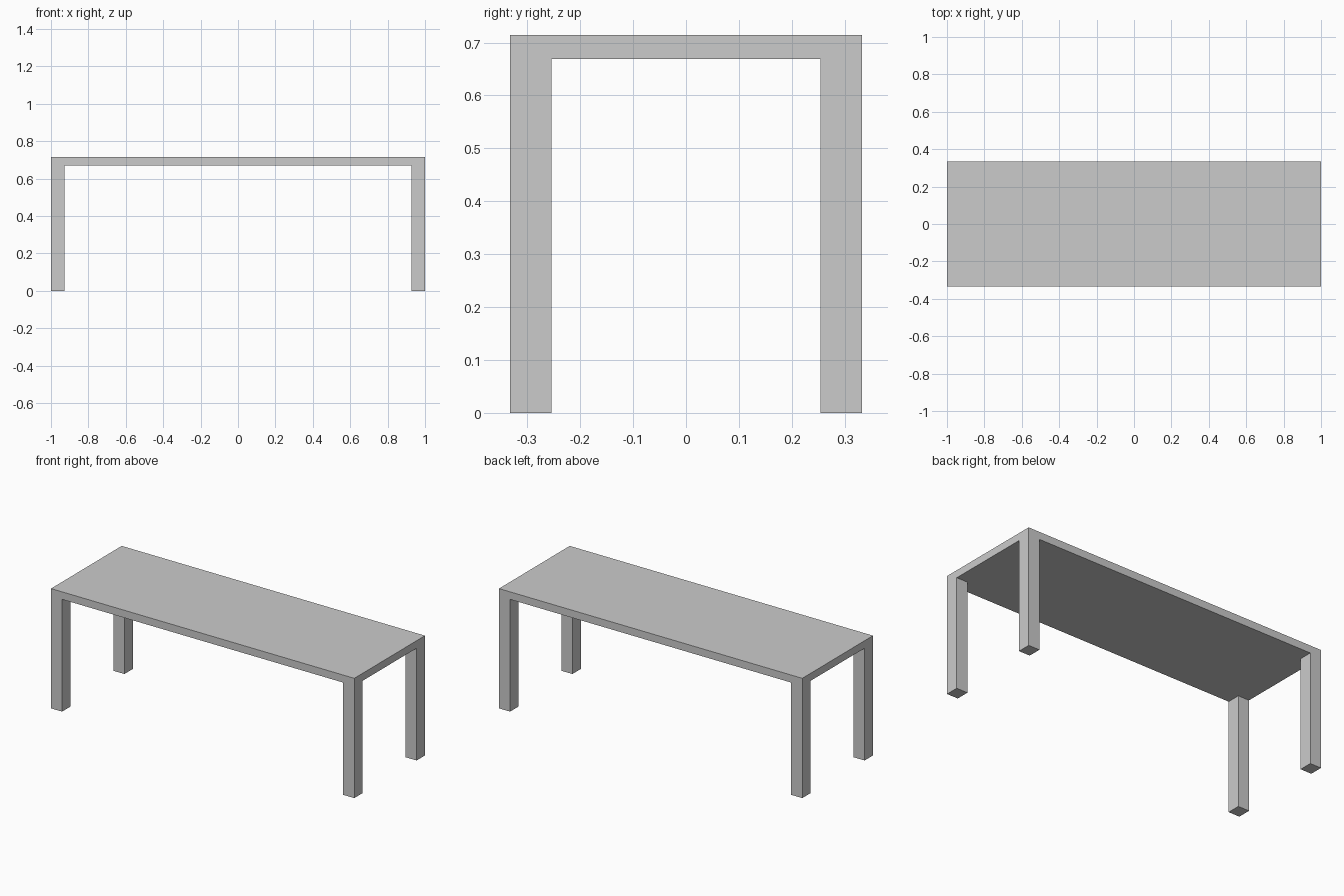
import bpy
import bmesh
from mathutils import Matrix

if "Cube" in bpy.data.objects:
    bpy.data.objects.remove(bpy.data.objects["Cube"])

HALF_X, HALF_Y = 1.0, 0.333      # half size of the table
TOP_Z, UNDER_Z = 0.714, 0.669    # top and underside of the slab
LEG_X, LEG_Y = 0.073, 0.079      # leg cross-section

bm = bmesh.new()

# Table top slab
bmesh.ops.create_cube(
    bm, size=1.0,
    matrix=Matrix.Translation((0, 0, (TOP_Z + UNDER_Z) / 2))
    @ Matrix.Diagonal((2 * HALF_X, 2 * HALF_Y, TOP_Z - UNDER_Z, 1)))

# Cut lines that mark out the leg corners
for s in (-1, 1):
    for co, no in (((s * (HALF_X - LEG_X), 0, 0), (1, 0, 0)),
                   ((0, s * (HALF_Y - LEG_Y), 0), (0, 1, 0))):
        bmesh.ops.bisect_plane(bm, geom=bm.verts[:] + bm.edges[:] + bm.faces[:],
                               plane_co=co, plane_no=no)

# Four legs, extruded down from the corner faces of the underside
bm.normal_update()
corners = []
for f in bm.faces:
    c = f.calc_center_median()
    if f.normal.z < -0.9 and abs(c.x) > HALF_X - LEG_X and abs(c.y) > HALF_Y - LEG_Y:
        corners.append(f)
legs = bmesh.ops.extrude_discrete_faces(bm, faces=corners)["faces"]
for f in legs:
    for v in f.verts:
        v.co.z = 0.0

# Merge coplanar pieces so the legs run flush into the top
bmesh.ops.remove_doubles(bm, verts=bm.verts[:], dist=1e-5)
bmesh.ops.dissolve_limit(bm, angle_limit=0.01, verts=bm.verts[:], edges=bm.edges[:])
bmesh.ops.recalc_face_normals(bm, faces=bm.faces[:])

mesh = bpy.data.meshes.new("table")
bm.to_mesh(mesh)
bm.free()
table = bpy.data.objects.new("table", mesh)
bpy.context.collection.objects.link(table)
